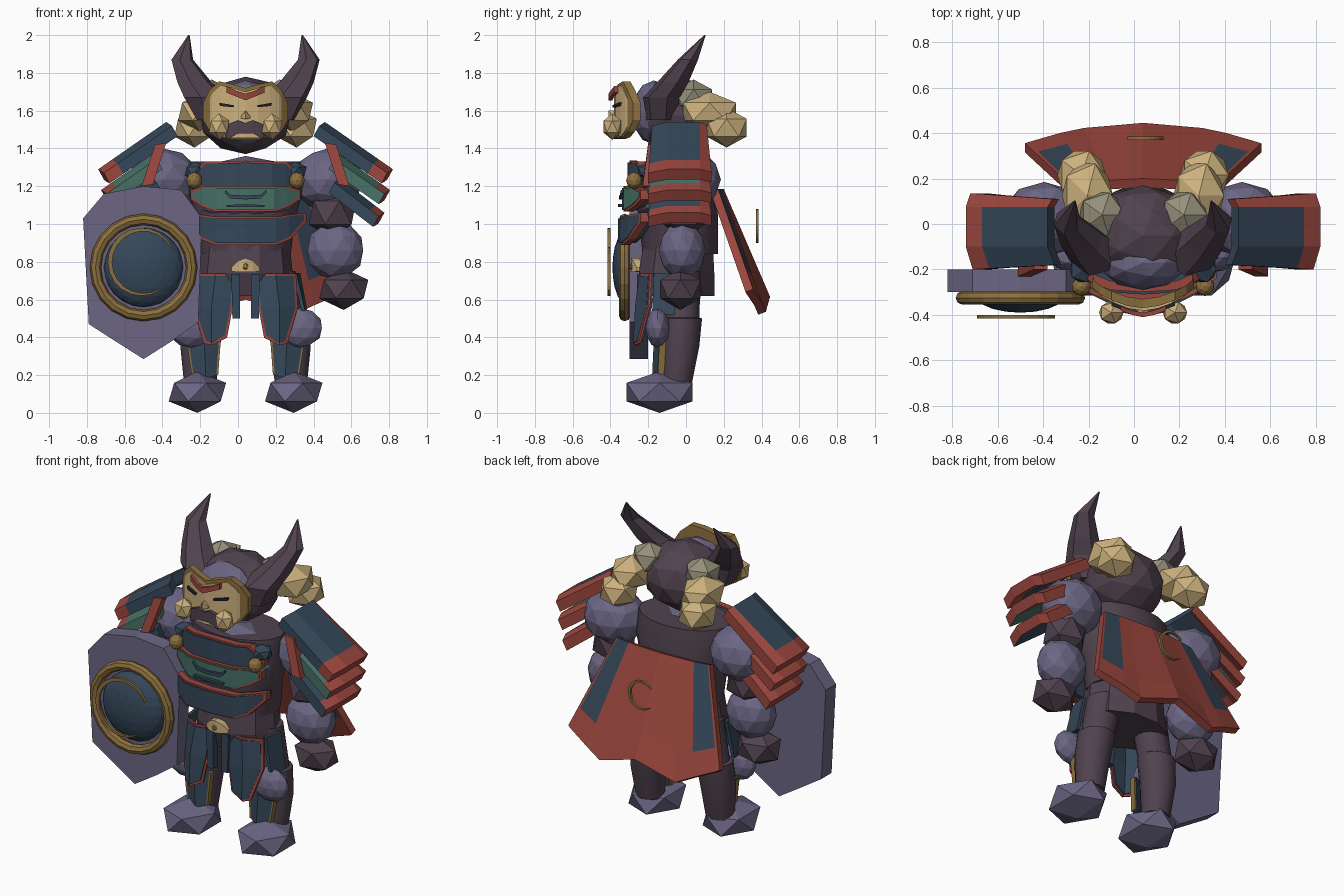
import bpy, bmesh
from math import sin, cos, pi, radians
from mathutils import Vector

cube = bpy.data.objects.get("Cube")
if cube:
    bpy.data.objects.remove(cube, do_unlink=True)

AX = 0.04  # body symmetry axis


def material(name, r, g, b):
    lin = [((c / 255 + 0.055) / 1.055) ** 2.4 for c in (r, g, b)] + [1]
    m = bpy.data.materials.new(name)
    m.use_nodes = True
    m.diffuse_color = lin
    m.node_tree.nodes["Principled BSDF"].inputs["Base Color"].default_value = lin
    return m


DARK = material("dark plum", 80, 66, 78)
LAV = material("lavender", 108, 102, 132)
NAVY = material("navy", 53, 71, 89)
RED = material("brick red", 154, 70, 61)
GREEN = material("teal green", 70, 112, 101)
CREAM = material("cream", 204, 177, 125)
BRONZE = material("bronze", 140, 112, 62)
GREY = material("stone grey", 148, 144, 123)
BLACK = material("black", 36, 32, 36)


def finish(name, bm, mats, rule=None, smooth=False):
    bmesh.ops.recalc_face_normals(bm, faces=bm.faces)
    if rule:
        for f in bm.faces:
            f.material_index = rule(f.calc_center_median())
    me = bpy.data.meshes.new(name)
    bm.to_mesh(me)
    bm.free()
    for m in mats:
        me.materials.append(m)
    ob = bpy.data.objects.new(name, me)
    bpy.context.collection.objects.link(ob)
    if smooth:
        bpy.ops.object.select_all(action="DESELECT")
        ob.select_set(True)
        bpy.context.view_layer.objects.active = ob
        bpy.ops.object.shade_smooth_by_angle(angle=radians(35))
    return ob


def blob(name, mat, loc, size, sub=2):
    bm = bmesh.new()
    bmesh.ops.create_icosphere(bm, subdivisions=sub, radius=1)
    bmesh.ops.scale(bm, vec=size, verts=bm.verts)
    bmesh.ops.translate(bm, vec=loc, verts=bm.verts)
    return finish(name, bm, [mat])


def slab(name, rows, off, mats, rule=None):
    """Thick sheet through rows of points, thickened by an offset."""
    bm = bmesh.new()
    layers = [[[bm.verts.new(Vector(p) + o) for p in r] for r in rows]
              for o in (Vector(), Vector(off))]
    nr, nc = len(rows), len(rows[0])
    for g in layers:
        for i in range(nr - 1):
            for j in range(nc - 1):
                bm.faces.new((g[i][j], g[i][j + 1], g[i + 1][j + 1], g[i + 1][j]))
    rim = [(0, j) for j in range(nc)] + [(i, nc - 1) for i in range(1, nr)]
    rim += [(nr - 1, j) for j in range(nc - 2, -1, -1)] + [(i, 0) for i in range(nr - 2, 0, -1)]
    for (a, b), (c, d) in zip(rim, rim[1:] + rim[:1]):
        bm.faces.new((layers[0][a][b], layers[0][c][d], layers[1][c][d], layers[1][a][b]))
    return finish(name, bm, mats, rule)


def bowed(name, half, thick, mat):
    """Symmetric bent plate; half lists (dx, y, z_top, z_bottom) outwards from the middle."""
    cols = [(-d, y, t, b) for d, y, t, b in half[:0:-1]] + half
    rows = [[(AX + d, y, t) for d, y, t, b in cols], [(AX + d, y, b) for d, y, t, b in cols]]
    return slab(name, rows, (0, thick, 0), [mat])


def loft(name, rings, sides, mat, smooth=False, turn=0.0):
    """Stacked rings of (x, y, z, rx, ry)."""
    bm = bmesh.new()
    loops = [[bm.verts.new((x + rx * cos(2 * pi * k / sides + turn),
                            y + ry * sin(2 * pi * k / sides + turn), z)) for k in range(sides)]
             for x, y, z, rx, ry in rings]
    for a, b in zip(loops, loops[1:]):
        for k in range(sides):
            n = (k + 1) % sides
            bm.faces.new((a[k], a[n], b[n], b[k]))
    bm.faces.new(loops[0])
    bm.faces.new(loops[-1])
    return finish(name, bm, [mat], smooth=smooth)


def crescent(name, cx, y, cz, r, width, start, end):
    rows = [[], []]
    for k in range(17):
        a = radians(start + (end - start) * k / 16)
        w = width * (0.3 + 0.7 * sin(pi * k / 16))
        for row, rad in zip(rows, (r, r - w)):
            row.append((cx + rad * cos(a), y, cz + rad * sin(a)))
    return slab(name, rows, (0, 0.015, 0), [BRONZE])


# Torso and hips
loft("torso", [(AX, -0.03, 0.84, 0.24, 0.2), (AX, -0.04, 1.02, 0.26, 0.21), (AX, -0.05, 1.2, 0.31, 0.21),
               (AX, -0.05, 1.33, 0.29, 0.19)], 16, DARK, True)
loft("hip_skirt", [(AX, -0.03, 0.62, 0.27, 0.19), (AX, -0.05, 0.74, 0.25, 0.21), (AX, -0.04, 0.92, 0.23, 0.19)],
     10, DARK)
blob("chest", LAV, (AX, -0.1, 1.17), (0.29, 0.2, 0.19))

# Chest armour: three bowed plates, each with a thin red edge behind its face
PLATES = [
    ("upper", NAVY, [(0, -0.31, 1.325, 1.19), (0.14, -0.3, 1.32, 1.19), (0.21, -0.27, 1.32, 1.2),
                     (0.28, -0.23, 1.25, 1.21)]),
    ("middle", GREEN, [(0, -0.34, 1.19, 1.075), (0.15, -0.33, 1.19, 1.075), (0.22, -0.29, 1.19, 1.1),
                       (0.28, -0.25, 1.17, 1.14)]),
    ("lower", NAVY, [(0, -0.36, 1.03, 0.9), (0.16, -0.345, 1.03, 0.9), (0.23, -0.31, 1.04, 0.93),
                     (0.31, -0.25, 1.05, 1.02)]),
]
for label, mat, half in PLATES:
    bowed(label + "_chest_plate", half, 0.08, mat)
    bowed(label + "_chest_trim", [(d * 1.04, y + 0.01, t + 0.01, b - 0.01) for d, y, t, b in half], 0.04, RED)
bowed("chest_crest_brow", [(0, -0.355, 1.15, 1.13), (0.08, -0.35, 1.155, 1.135), (0.11, -0.345, 1.18, 1.165)],
      0.03, NAVY)
bowed("chest_crest_mouth", [(0, -0.36, 1.105, 1.09), (0.1, -0.35, 1.1, 1.09)], 0.03, NAVY)

# Head, face and mask
blob("head", DARK, (AX, -0.05, 1.575), (0.25, 0.22, 0.205))
blob("face", LAV, (AX, -0.17, 1.59), (0.19, 0.12, 0.17))
MASK = [(0, -0.37, 1.72, 1.45), (0.07, -0.36, 1.74, 1.45), (0.14, -0.335, 1.755, 1.46),
        (0.19, -0.31, 1.71, 1.49), (0.225, -0.28, 1.64, 1.55)]
bowed("mask_trim", MASK, 0.04, BRONZE)
bowed("mask", [(d * 0.93, y - 0.012, t - 0.02, b + 0.004) for d, y, t, b in MASK], 0.03, CREAM)
bowed("mask_brow", [(0, -0.41, 1.69, 1.655), (0.05, -0.4, 1.705, 1.675), (0.1, -0.38, 1.73, 1.695)], 0.02, RED)
bowed("mask_mouth", [(0, -0.4, 1.535, 1.48), (0.04, -0.4, 1.55, 1.48), (0.09, -0.39, 1.53, 1.45),
                     (0.11, -0.37, 1.51, 1.455)], 0.025, DARK)
bowed("nose", [(0, -0.41, 1.6, 1.555), (0.025, -0.385, 1.57, 1.56)], 0.03, CREAM)

# Buckle
bowed("buckle", [(0, -0.29, 0.82, 0.745), (0.04, -0.28, 0.805, 0.745), (0.075, -0.26, 0.77, 0.75)], 0.04, CREAM)
blob("buckle_stud", BRONZE, (AX, -0.29, 0.775), (0.018, 0.012, 0.018), 1)

# Parts that repeat on both sides
for s, side in ((1, "left_"), (-1, "right_")):
    def at(dx, y, z):
        return (AX + s * dx, y, z)

    # Leg, knee and foot
    loft(side + "leg", [at(0.24, -0.05, 0.15) + (0.085, 0.08), at(0.24, -0.03, 0.35) + (0.105, 0.1),
                        at(0.22, -0.02, 0.5) + (0.11, 0.105), at(0.21, -0.02, 0.505) + (0.1, 0.09),
                        at(0.16, -0.02, 0.75) + (0.105, 0.1)], 16, DARK, True)
    blob(side + "knee", LAV, at(0.29, -0.15, 0.45), (0.12, 0.065, 0.105))
    blob(side + "foot", LAV, at(0.255, -0.14, 0.11), (0.17, 0.205, 0.11), 1)
    shin = [[at(0.14, -0.14, 0.4), at(0.22, -0.17, 0.4), at(0.305, -0.14, 0.4)],
            [at(0.155, -0.15, 0.2), at(0.21, -0.18, 0.18), at(0.275, -0.15, 0.2)]]
    slab(side + "shin_plate", shin, (0, 0.04, 0), [NAVY])
    for k, edge in ((0, -0.01), (2, 0.01)):
        a, b = Vector(shin[0][k]), Vector(shin[1][k])
        w = Vector((s * edge, 0, 0))
        slab(side + "shin_trim", [[a, a + w], [b, b + w]], (0, 0.035, 0), [BRONZE])

    # Hanging skirt plates with red edging
    for label, mat, g, y, thick in (("skirt_plate", NAVY, 0, 0, 0.03), ("skirt_trim", RED, 0.012, 0.008, 0.012)):
        slab(side + label, [
            [at(0.07 - g, -0.23 + y, 0.725 + g), at(0.16, -0.25 + y, 0.725 + g), at(0.255 + g, -0.2 + y, 0.725 + g)],
            [at(0.08 - g, -0.26 + y, 0.56), at(0.18, -0.27 + y, 0.56), at(0.265 + g, -0.21 + y, 0.56)],
            [at(0.11 - g, -0.27 + y, 0.41 - g), at(0.18, -0.28 + y, 0.37 - g), at(0.21 + g, -0.26 + y, 0.38 - g)],
        ], (0, thick, 0), [mat])
    slab(side + "skirt_strip", [[at(0.03, -0.26, 0.735), at(0.075, -0.26, 0.735)],
                                [at(0.03, -0.26, 0.5), at(0.07, -0.26, 0.5)]], (0, 0.05, 0), [NAVY])
    slab(side + "side_tasset", [[at(0.25, -0.17, 0.74), at(0.27, -0.05, 0.74)],
                                [at(0.3, -0.18, 0.52), at(0.31, -0.06, 0.52)]], (s * 0.02, 0, 0), [NAVY])

    # Arm
    blob(side + "shoulder", LAV, at(0.435, 0.02, 1.235), (0.19, 0.165, 0.165))
    blob(side + "upper_arm", DARK, at(0.46, -0.01, 1.06), (0.14, 0.13, 0.14), 1)
    blob(side + "forearm", LAV, at(0.475, -0.02, 0.86), (0.155, 0.125, 0.155))
    blob(side + "hand", DARK, at(0.52, -0.03, 0.655), (0.145, 0.125, 0.11), 1)
    blob(side + "collar_knot", NAVY, at(0.265, -0.2, 1.28), (0.065, 0.065, 0.05), 1)
    blob(side + "chest_stud", BRONZE, at(0.272, -0.275, 1.23), (0.042, 0.042, 0.045))

    # Three overlapping shoulder boards, red at the outer and rear edges
    BOARDS = [(0.42, 1.54, 0.78, 1.29, NAVY), (0.5, 1.365, 0.765, 1.18, GREEN), (0.5, 1.24, 0.735, 1.06, NAVY)]
    for n, (xa, za, xb, zb, mat) in enumerate(BOARDS):
        rows = []
        for t in (0, 0.8, 1):
            x, z = xa + (xb - xa) * t, za + (zb - za) * t
            rows.append([at(x - 0.03, -0.18 - 0.02 * t, z - 0.02), at(x, -0.1, z),
                         at(x, 0.075, z), at(x - 0.02, 0.11 + 0.025 * t, z - 0.015)])
        limit = xa + (xb - xa) * 0.8 - 0.015
        slab(side + "shoulder_board_%d" % (n + 1), rows, (-s * 0.03, 0, -0.055), [mat, RED],
             lambda c, m=limit: int(abs(c.x - AX) > m or c.y > 0.08))
    slab(side + "shoulder_strap", [[at(0.42, -0.2, 1.43), at(0.48, -0.2, 1.42)],
                                   [at(0.49, -0.23, 1.21), at(0.55, -0.23, 1.2)]], (0, 0.05, 0), [RED])

    # Horn
    loft(side + "horn", [at(0.19, -0.13, 1.55) + (0.07, 0.08), at(0.21, -0.13, 1.67) + (0.12, 0.1),
                         at(0.27, -0.07, 1.75) + (0.095, 0.085), at(0.335, 0.01, 1.87) + (0.06, 0.055),
                         at(0.3, 0.1, 2.0) + (0.004, 0.004)], 6, DARK, turn=0.3)

    # Hair bunches
    blob(side + "hair_root", GREY, at(0.18, 0.04, 1.67), (0.115, 0.115, 0.095), 1)
    blob(side + "hair_middle", CREAM, at(0.245, 0.125, 1.595), (0.125, 0.165, 0.105), 1)
    blob(side + "hair_end", CREAM, at(0.27, 0.215, 1.51), (0.12, 0.125, 0.105), 1)

    # Mask details
    blob(side + "cheek", CREAM, at(0.14, -0.39, 1.515), (0.06, 0.055, 0.07), 1)
    slab(side + "eye", [[at(0.06, -0.39, 1.628), at(0.14, -0.36, 1.642)],
                        [at(0.065, -0.39, 1.618), at(0.135, -0.36, 1.625)]], (0, 0.02, 0), [BLACK])

# Back panel: flared, bowed, scalloped hem, with inset side stripes
COLS = [(-1, 0.64), (-0.97, 0.63), (-0.7, 0.57), (-0.5, 0.52), (0, 0.6),
        (0.5, 0.52), (0.7, 0.57), (0.97, 0.63), (1, 0.64)]
panel = []
for t in (0, 0.78, 1):
    panel.append([(AX + u * (0.32 + 0.2 * t), 0.16 + 0.245 * t - (0.03 + 0.06 * t) * u * u,
                   1.17 + (hem - 1.17) * t) for u, hem in COLS])


def stripe(c):
    u = abs(c.x - AX) / (0.32 + 0.37 * (1.17 - c.z))
    return int(c.z > 0.8 and 0.72 < u < 0.97)


slab("back_panel", panel, (0, 0.04, 0.015), [RED, NAVY], stripe)
crescent("back_emblem", AX, 0.37, 0.99, 0.09, 0.016, -130, 140)

# Shield with ring, boss and crescent
slab("shield", [
    [(-0.82, -0.3, 1.03), (-0.71, -0.3, 1.16), (-0.5, -0.3, 1.2), (-0.3, -0.3, 1.18), (-0.19, -0.3, 1.03)],
    [(-0.79, -0.3, 0.47), (-0.65, -0.3, 0.38), (-0.5, -0.3, 0.285), (-0.35, -0.3, 0.38), (-0.21, -0.3, 0.48)],
], (0, 0.1, 0), [LAV])
bpy.ops.mesh.primitive_torus_add(major_segments=20, minor_segments=8, major_radius=0.255, minor_radius=0.03,
                                 location=(-0.5, -0.325, 0.77), rotation=(pi / 2, 0, 0))
ring = bpy.context.object
ring.name = "shield_ring"
ring.data.materials.append(BRONZE)
blob("shield_boss", NAVY, (-0.5, -0.3, 0.77), (0.21, 0.09, 0.21), 3)
crescent("shield_crescent", -0.51, -0.415, 0.8, 0.18, 0.024, 25, 303)
